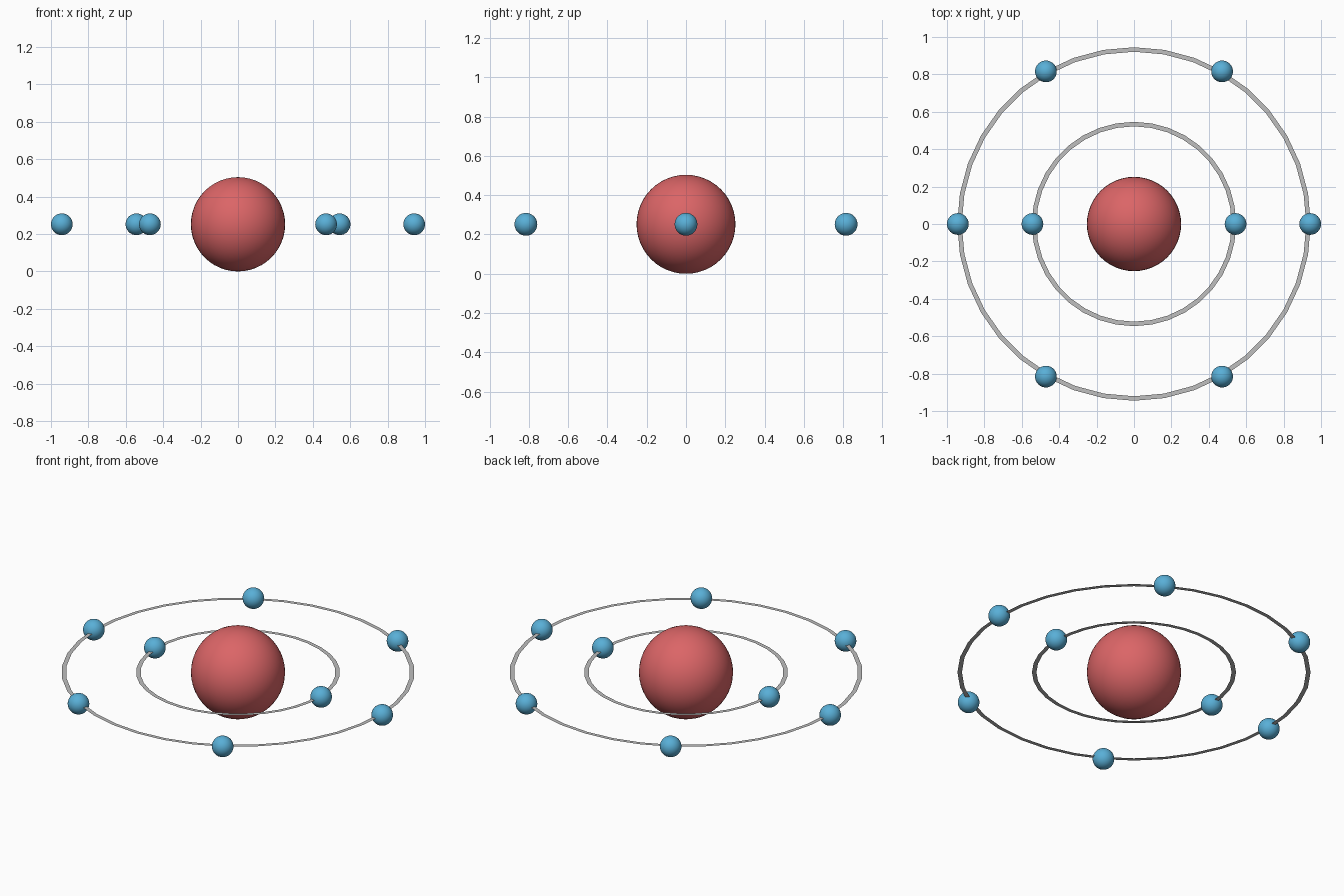
import bpy
import bmesh
from math import cos, sin, tau

if "Cube" in bpy.data.objects:
    bpy.data.objects.remove(bpy.data.objects["Cube"], do_unlink=True)

CENTRE_Z = 0.252


def make_material(name, rgb):
    mat = bpy.data.materials.new(name)
    mat.use_nodes = True
    mat.diffuse_color = (*rgb, 1)
    mat.node_tree.nodes["Principled BSDF"].inputs["Base Color"].default_value = (*rgb, 1)
    return mat


red = make_material("soft_red", (0.71, 0.13, 0.135))
blue = make_material("sky_blue", (0.10, 0.43, 0.68))
grey = make_material("light_grey", (0.52, 0.52, 0.52))


def add_object(name, bm, mat, location):
    mesh = bpy.data.meshes.new(name)
    bm.to_mesh(mesh)
    bm.free()
    mesh.materials.append(mat)
    obj = bpy.data.objects.new(name, mesh)
    obj.location = location
    bpy.context.collection.objects.link(obj)
    return obj


def add_ball(name, radius, mat, location, segments):
    bm = bmesh.new()
    bmesh.ops.create_uvsphere(bm, u_segments=segments, v_segments=segments // 2, radius=radius)
    for face in bm.faces:
        face.smooth = True
    return add_object(name, bm, mat, location)


def add_flat_ring(name, outer, width, mat, segments=36):
    # Thin flat band facing up
    bm = bmesh.new()
    loops = []
    for radius in (outer, outer - width):
        loops.append([bm.verts.new((radius * cos(tau * i / segments),
                                    radius * sin(tau * i / segments), 0))
                      for i in range(segments)])
    big, small = loops
    for i in range(segments):
        j = (i + 1) % segments
        bm.faces.new((big[i], big[j], small[j], small[i]))
    return add_object(name, bm, mat, (0, 0, CENTRE_Z))


# Central ball
add_ball("nucleus", CENTRE_Z, red, (0, 0, CENTRE_Z), 48)

# Each orbit: a flat ring with evenly spaced small balls
for label, orbit, count in (("inner", 0.543, 2), ("outer", 0.942, 6)):
    add_flat_ring(label + "_orbit_ring", orbit + 0.003, 0.024, grey)
    for k in range(count):
        angle = tau * k / count
        add_ball(f"{label}_electron_{k + 1}", 0.058, blue,
                 (orbit * cos(angle), orbit * sin(angle), CENTRE_Z), 32)
